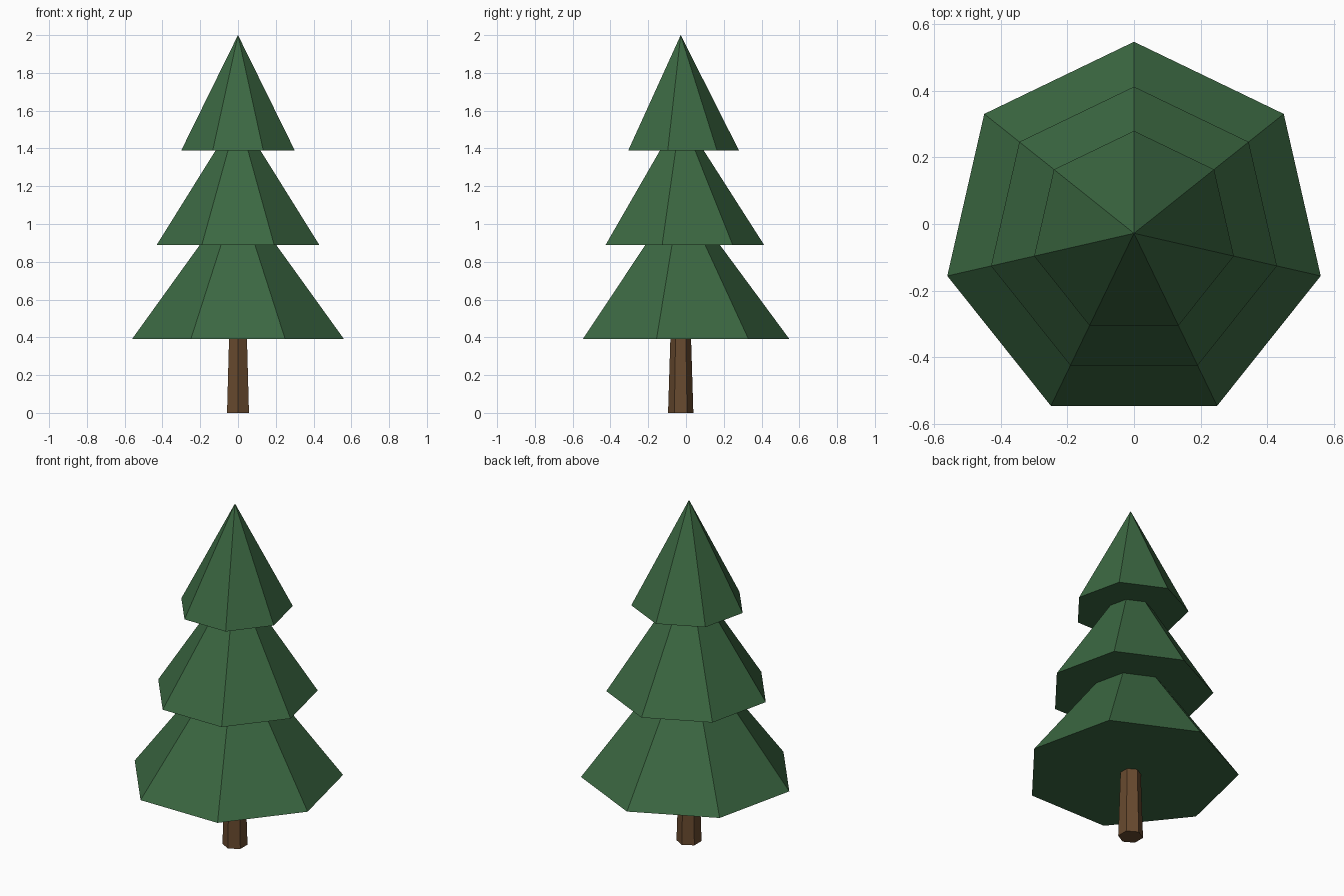
import bpy, bmesh
from math import sin, cos, tau

cube = bpy.data.objects.get("Cube")
if cube:
    bpy.data.objects.remove(cube, do_unlink=True)

CENTRE_Y = -0.028


def material(name, colour):
    mat = bpy.data.materials.new(name)
    mat.use_nodes = True
    mat.diffuse_color = colour
    mat.node_tree.nodes["Principled BSDF"].inputs["Base Color"].default_value = colour
    return mat


def ring(bm, sides, radius, z):
    # First corner points to the back (+y)
    return [bm.verts.new((radius * sin(tau * i / sides), radius * cos(tau * i / sides), z))
            for i in range(sides)]


def taper(name, sides, bottom, top, mat):
    """Closed flat-sided solid; a zero top radius gives a pointed cone."""
    bm = bmesh.new()
    low = ring(bm, sides, *bottom)
    bm.faces.new(low)
    if top[0] > 0:
        high = ring(bm, sides, *top)
        bm.faces.new(high)
    else:
        high = [bm.verts.new((0, 0, top[1]))] * sides
    for i in range(sides):
        j = (i + 1) % sides
        bm.faces.new(dict.fromkeys((low[i], low[j], high[j], high[i])))
    bmesh.ops.recalc_face_normals(bm, faces=bm.faces)
    mesh = bpy.data.meshes.new(name)
    bm.to_mesh(mesh)
    bm.free()
    mesh.materials.append(mat)
    obj = bpy.data.objects.new(name, mesh)
    obj.location.y = CENTRE_Y
    bpy.context.collection.objects.link(obj)


needles = material("needle green", (0.044, 0.138, 0.054, 1))
bark = material("bark brown", (0.138, 0.068, 0.028, 1))

# Trunk
taper("trunk", 6, (0.067, 0), (0.053, 0.45), bark)

# Foliage tiers: base radius, base height, apex height
tiers = {
    "lower_foliage": (0.576, 0.39, 1.17),
    "middle_foliage": (0.441, 0.89, 1.58),
    "upper_foliage": (0.308, 1.39, 2.0),
}
for name, (radius, base, apex) in tiers.items():
    taper(name, 7, (radius, base), (0, apex), needles)
